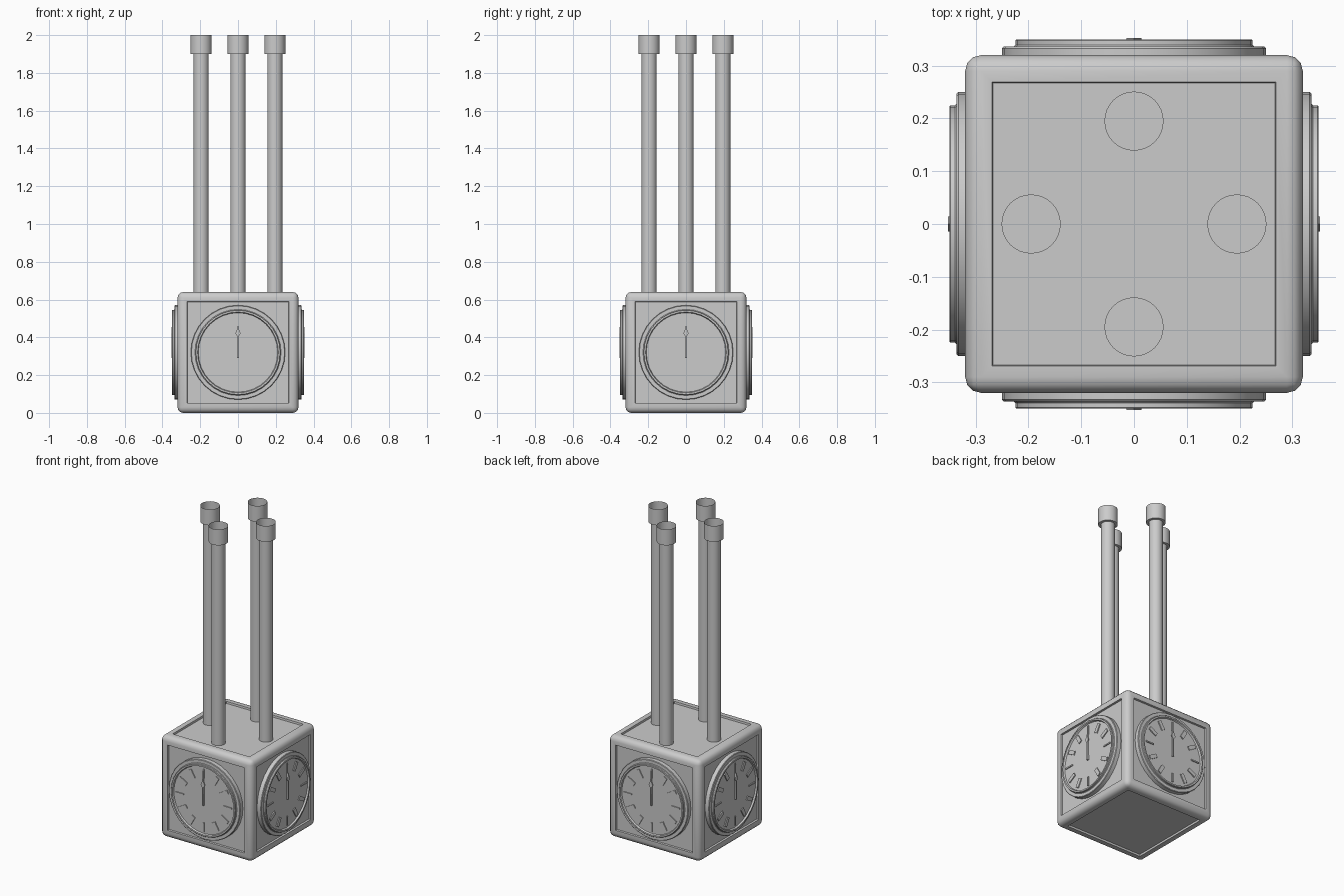
import bpy, bmesh, math
from mathutils import Matrix, Vector

if "Cube" in bpy.data.objects:
    bpy.data.objects.remove(bpy.data.objects["Cube"])

HALF = 0.32


def finish(name, bm, matrix=None, recalc=True, angle=35):
    if recalc:
        bmesh.ops.recalc_face_normals(bm, faces=bm.faces)
    me = bpy.data.meshes.new(name)
    bm.to_mesh(me)
    bm.free()
    ob = bpy.data.objects.new(name, me)
    bpy.context.collection.objects.link(ob)
    if matrix:
        ob.matrix_world = matrix
    bpy.ops.object.select_all(action='DESELECT')
    bpy.context.view_layer.objects.active = ob
    ob.select_set(True)
    bpy.ops.object.shade_smooth_by_angle(angle=math.radians(angle))
    return ob


def lathe(profile, sides=32):
    """Spin an (r, z) profile around z; r = 0 closes the surface."""
    bm = bmesh.new()
    vs = [bm.verts.new((r, 0, z)) for r, z in profile]
    es = [bm.edges.new(p) for p in zip(vs, vs[1:])]
    bmesh.ops.spin(bm, geom=vs + es, cent=(0, 0, 0), axis=(0, 0, 1),
                   angle=math.tau, steps=sides, use_merge=True)
    bmesh.ops.remove_doubles(bm, verts=bm.verts, dist=1e-5)
    return bm


def plate(bm, outline, z0, z1, matrix=Matrix()):
    """Extrude a flat outline from z0 to z1."""
    face = bm.faces.new([bm.verts.new(matrix @ Vector((x, y, z0))) for x, y in outline])
    ext = bmesh.ops.extrude_face_region(bm, geom=[face])
    bmesh.ops.translate(bm, vec=(0, 0, z1 - z0),
                        verts=[v for v in ext['geom'] if isinstance(v, bmesh.types.BMVert)])
    if face.is_valid is False:
        return
    # keep the base face so that the plate is a closed solid


# Rounded cube housing with a sunken panel on every side
bm = bmesh.new()
bmesh.ops.create_cube(bm, size=2 * HALF)
bmesh.ops.bevel(bm, geom=bm.edges[:], offset=0.03, segments=3, profile=0.5, affect='EDGES')
sides = sorted(bm.faces, key=lambda f: -f.calc_area())[:6]
bmesh.ops.inset_individual(bm, faces=sides, thickness=0.03, depth=0)
bmesh.ops.inset_individual(bm, faces=sides, thickness=0.002, depth=-0.012)
finish("housing", bm, Matrix.Translation((0, 0, HALF)))

# Clock on each of the four upright sides (local z points outward)
spade = [(0.004, -0.03), (0.004, 0.085), (0.014, 0.1), (0.004, 0.125), (0, 0.135)]
spade += [(-x, y) for x, y in reversed(spade[:-1])]
needle = [(0.005, -0.03), (0.003, 0.19), (-0.003, 0.19), (-0.005, -0.03)]

for i, side in enumerate(("front", "right", "back", "left")):
    frame = (Matrix.Translation((0, 0, HALF)) @ Matrix.Rotation(i * math.pi / 2, 4, 'Z')
             @ Matrix.Rotation(math.pi / 2, 4, 'X'))
    # Stepped bezel and dial
    finish(side + "_bezel_and_dial", lathe([
        (0, 0.300), (0.25, 0.300), (0.25, 0.333), (0.247, 0.336), (0.228, 0.336),
        (0.225, 0.339), (0.225, 0.348), (0.223, 0.350), (0.214, 0.350),
        (0.210, 0.340), (0, 0.340)]), frame)
    # Hour marks: thin at the quarters, wide between them
    bm = bmesh.new()
    for h in range(12):
        w, r0, r1 = (0.004, 0.14, 0.197) if h % 3 == 0 else (0.012, 0.138, 0.195)
        plate(bm, [(-w, r0), (w, r0), (w, r1), (-w, r1)], 0.339, 0.346,
              Matrix.Rotation(h * math.pi / 6, 4, 'Z'))
    finish(side + "_hour_marks", bm, frame)
    # Both hands at twelve
    bm = bmesh.new()
    plate(bm, needle, 0.342, 0.348)
    finish(side + "_minute_hand", bm, frame)
    bm = bmesh.new()
    plate(bm, spade, 0.347, 0.353)
    finish(side + "_hour_hand", bm, frame)

# Four hanging rods, each with an open cup at the top
for i in range(4):
    place = Matrix.Rotation(i * math.pi / 2, 4, 'Z') @ Matrix.Translation((0.195, 0, 0))
    finish("hanging_rod", lathe([(0, 0.61), (0.04, 0.61), (0.04, 1.9), (0, 1.9)]), place)
    finish("rod_cup", lathe([(0, 1.9), (0.056, 1.9), (0.056, 2.0)]), place)
